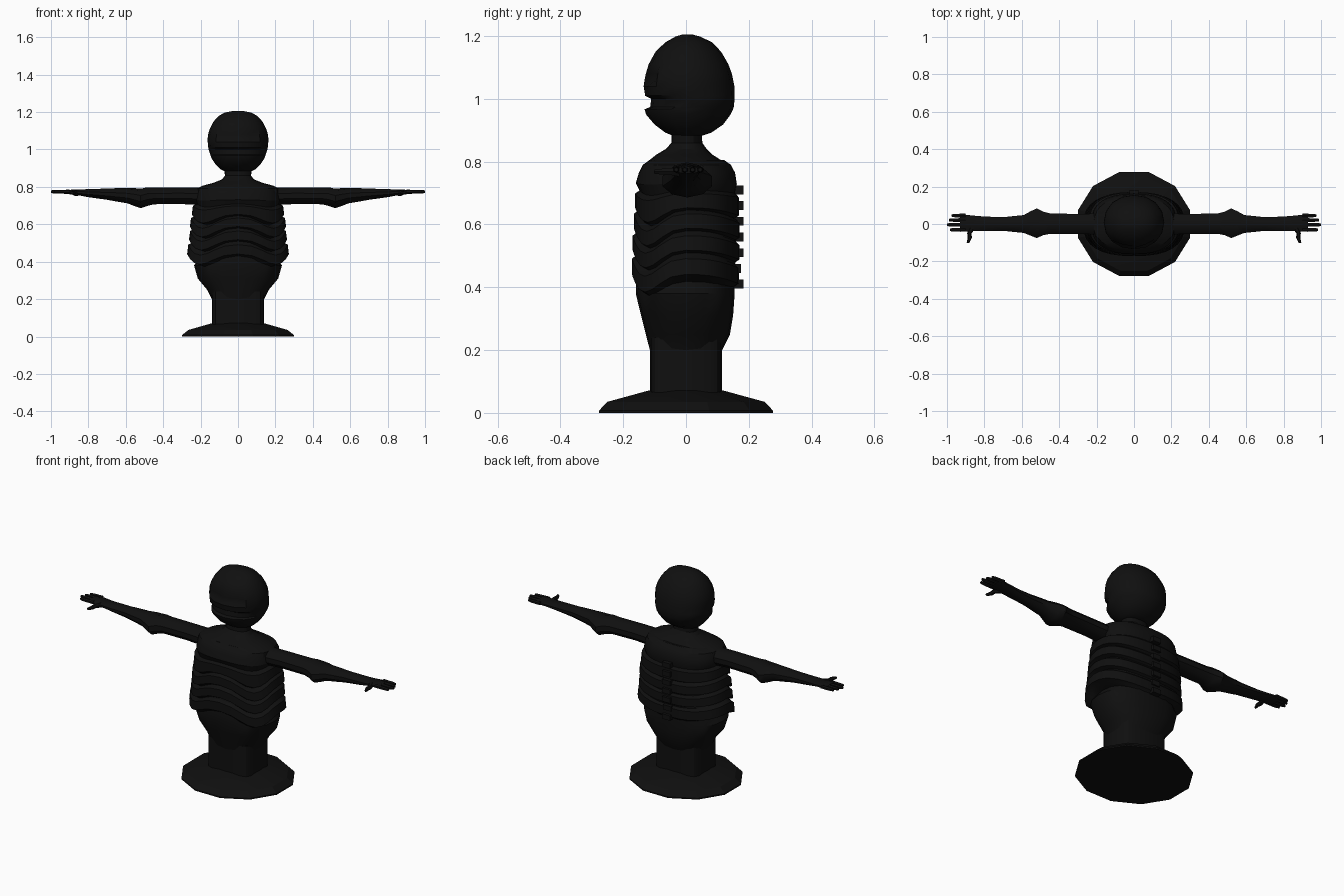
import bpy, bmesh, math

black = bpy.data.materials.new("matte black")
black.diffuse_color = (0.005, 0.005, 0.005, 1)


def finish(name, bm, angle=30):
    bmesh.ops.recalc_face_normals(bm, faces=bm.faces)
    me = bpy.data.meshes.new(name)
    bm.to_mesh(me)
    bm.free()
    me.materials.append(black)
    ob = bpy.data.objects.new(name, me)
    bpy.context.collection.objects.link(ob)
    bpy.ops.object.select_all(action='DESELECT')
    ob.select_set(True)
    bpy.context.view_layer.objects.active = ob
    bpy.ops.object.shade_smooth_by_angle(angle=math.radians(angle))
    return ob


def skin(bm, rings):
    """Bridge rings of points and cap both ends."""
    vs = [[bm.verts.new(p) for p in r] for r in rings]
    n = len(vs[0])
    for a, b in zip(vs, vs[1:]):
        for i in range(n):
            j = (i + 1) % n
            bm.faces.new((a[i], a[j], b[j], b[i]))
    bm.faces.new(vs[0][::-1])
    bm.faces.new(vs[-1])


def loft(name, rows, n, power=1.0, warp=None, turn=0.0, angle=30):
    """Stack of rounded sections: z, half width, front y, back y."""
    bm, rings = bmesh.new(), []
    for z, hx, yf, yb in rows:
        ring = []
        for i in range(n):
            t = 2 * math.pi * (i + turn) / n      # 0 = front
            s, c = math.sin(t), math.cos(t)
            x = hx * math.copysign(abs(s) ** power, s)
            k = abs(c) ** power
            mid = (yf + yb) / 2
            half = (yb - yf) / 2
            p = [x, mid - math.copysign(k, c) * half, z]
            ring.append(warp(p, t) if warp else p)
        rings.append(ring)
    skin(bm, rings)
    return finish(name, bm, angle)


# stand: twelve-sided plinth and squarish post
loft("base", [(0, .31, -.287, .287), (.007, .31, -.287, .287),
              (.035, .275, -.26, .26), (.072, .14, -.12, .12)], 12, turn=.5, angle=20)
loft("post", [(.06, .14, -.115, .115), (.24, .14, -.115, .115)], 16, power=.45)

# abdomen
loft("abdomen", [(.20, .14, -.115, .115), (.25, .165, -.128, .14), (.31, .215, -.143, .15),
                 (.38, .235, -.16, .155), (.42, .205, -.158, .155), (.50, .2, -.15, .15)],
     20, power=.8)


# rib cage: saw-tooth rows that arch at the breastbone and dip to each side
def rib_warp(p, t):
    x, y, z = p
    fade = min(1, max(0, (.74 - z) / .12))
    if math.cos(t) > 0:
        dz = .028 * math.cos(4 * t) - .012
    else:
        dz = .016 - .03 * math.cos(t) ** 2
    return (x, y, z + fade * dz)


ribs = [(.40, .20, -.145, .145)]
for z0, z1, w, yf, yb in [(.425, .475, .272, -.172, .168), (.502, .548, .262, -.17, .17),
                          (.572, .618, .257, -.166, .171), (.64, .692, .247, -.162, .168)]:
    ribs += [(z0 - .008, w - .028, yf + .014, yb - .012), (z0, w, yf, yb),
             (z1, w - .006, yf, yb), (z1 + .012, w - .028, yf + .014, yb - .012)]
ribs += [(.73, .228, -.16, .162), (.765, .222, -.15, .156), (.79, .212, -.137, .143),
         (.806, .18, -.115, .12)]
loft("rib_cage", ribs, 32, power=.8, warp=rib_warp)

# shoulders rising into the neck
loft("shoulders", [(.76, .225, -.15, .15), (.79, .22, -.135, .125), (.806, .19, -.115, .11),
                   (.822, .13, -.095, .085), (.84, .085, -.065, .066),
                   (.86, .07, -.046, .052), (.91, .075, -.045, .05)], 16, power=.85)


# head with eye hollows and open mouth
def face_warp(p, t):
    x, y, z = p
    f = abs(math.atan2(math.sin(t), math.cos(t)))
    if .3 < f < .6 and 1.04 < z < 1.09:
        y += .018
    if f > .9 and z < 1.02:
        z -= 0
    return (x, y, z)


loft("head", [(.882, .07, -.04, .05), (.892, .09, -.065, .08), (.918, .118, -.1, .118),
              (.95, .14, -.127, .142), (.967, .147, -.132, .15), (.974, .149, -.114, .152),
              (1.0, .157, -.111, .155), (1.01, .159, -.13, .155), (1.04, .162, -.135, .154),
              (1.06, .162, -.132, .15), (1.08, .16, -.128, .146), (1.11, .151, -.119, .135),
              (1.15, .13, -.097, .112), (1.18, .103, -.066, .083), (1.198, .068, -.034, .046),
              (1.205, .03, -.012, .02)], 16, power=.95, warp=face_warp, angle=35)

# spine: chain of small vertebra blocks
bm = bmesh.new()
for z in (.41, .46, .51, .56, .61, .66, .71):
    g = bmesh.ops.create_cube(bm, size=1)
    for v in g["verts"]:
        v.co = (v.co.x * .05, .165 + v.co.y * (.036 if z != .46 else .02), z + v.co.z * .028)
finish("spine", bm)


# limbs running along x: rows of x, y centre, half y, z bottom, z top
def limb(bm, side, rows, n):
    rings = []
    for x, yc, hy, zb, zt in rows:
        rings.append([(side * x, yc + hy * math.cos(2 * math.pi * (i + .5) / n),
                       (zb + zt) / 2 + (zt - zb) / 2 * math.sin(2 * math.pi * (i + .5) / n))
                      for i in range(n)])
    skin(bm, rings)


arm_rows = [(.15, 0, .06, .70, .795), (.30, 0, .056, .708, .797), (.45, .002, .058, .707, .796),
            (.485, .003, .066, .698, .798), (.52, .004, .083, .686, .79),
            (.55, .003, .07, .696, .793), (.59, 0, .05, .712, .794), (.65, 0, .044, .722, .793),
            (.70, 0, .038, .731, .791), (.80, .001, .041, .745, .788), (.87, .004, .044, .758, .785),
            (.93, .006, .05, .763, .784)]
for side, word in ((1, "left"), (-1, "right")):
    bm = bmesh.new()
    limb(bm, side, arm_rows, 10)
    finish(word + "_arm", bm, 40)

    # four fingers and a thumb pointing forward
    bm = bmesh.new()
    for y, tip in ((.045, .975), (.021, .99), (-.004, 1.0), (-.031, .985)):
        limb(bm, side, [(.90, y, .012, .764, .785), (.95, y, .011, .764, .784),
                        (tip - .012, y, .01, .765, .783), (tip, y, .007, .768, .781)], 6)
    path = [(.865, -.02, .018), (.88, -.05, .012), (.878, -.075, .011), (.888, -.102, .007)]
    skin(bm, [[(side * (x + r * math.cos(i * math.pi / 3)), y,
                .768 + r * math.sin(i * math.pi / 3)) for i in range(6)] for x, y, r in path])
    finish(word + "_fingers", bm, 40)
